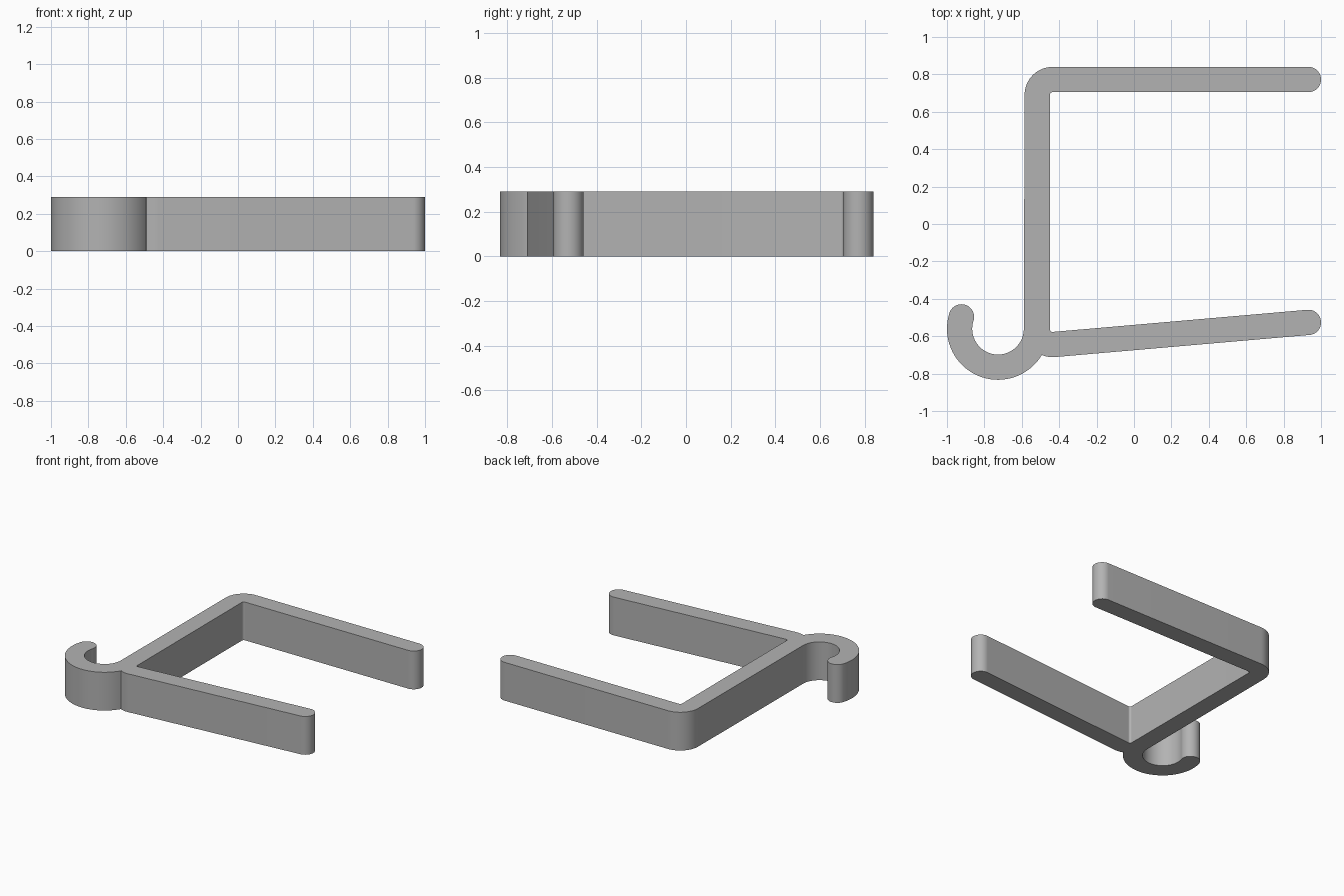
import bpy, bmesh, math

HEIGHT = 0.29
WALL = 0.135            # thickness of every strip
TIP = WALL / 2          # rounded strip ends
OUTER, INNER = 0.15, 0.015   # corner radii
HOOK_OUT, HOOK_IN = 0.273, 0.138
HOOK = (-0.727, -0.56)
HOOK_END = 162          # angle where the hook stops
TILT = 5                # slope of the lower arm

cube = bpy.data.objects.get("Cube")
if cube:
    bpy.data.objects.remove(cube, do_unlink=True)


def arc(centre, radius, start, end):
    """Points along an arc, angles in degrees."""
    steps = max(6, round(abs(end - start) / 5))
    angles = [math.radians(start + (end - start) * i / steps) for i in range(steps + 1)]
    return [(centre[0] + radius * math.cos(a), centre[1] + radius * math.sin(a)) for a in angles]


hook_mid = (HOOK_OUT + HOOK_IN) / 2
end_angle = math.radians(HOOK_END)
hook_tip = (HOOK[0] + hook_mid * math.cos(end_angle), HOOK[1] + hook_mid * math.sin(end_angle))
back_corner = (-0.435, 0.69)
front_corner = (-0.435, -0.562)

# Outline, counter-clockwise from the front arm tip
outline = (
    arc((0.9325, -0.526), TIP, TILT - 90, TILT + 90)          # front arm tip
    + arc(front_corner, INNER, TILT + 270, 180)               # inner front corner
    + arc(back_corner, INNER, 180, 90)                        # inner back corner
    + arc((0.9325, 0.7725), TIP, -90, 90)                     # back arm tip
    + arc(back_corner, OUTER, 90, 180)                        # outer back corner
    + arc(HOOK, HOOK_IN, 0, HOOK_END - 360)                   # hook inside
    + arc(hook_tip, TIP, HOOK_END - 180, HOOK_END)            # hook tip
    + arc(HOOK, HOOK_OUT, HOOK_END, 330)                      # hook outside
    + arc(front_corner, OUTER, -111, TILT - 90)               # outer front corner
)

# Extrude the outline into the clip
bm = bmesh.new()
base = bm.faces.new([bm.verts.new((x, y, 0)) for x, y in outline])
top = bmesh.ops.extrude_face_region(bm, geom=[base], use_keep_orig=True)["geom"]
bmesh.ops.translate(bm, vec=(0, 0, HEIGHT), verts=[v for v in top if isinstance(v, bmesh.types.BMVert)])
bmesh.ops.remove_doubles(bm, verts=bm.verts, dist=0.0005)
bmesh.ops.recalc_face_normals(bm, faces=bm.faces)
mesh = bpy.data.meshes.new("hook_clip")
bm.to_mesh(mesh)
bm.free()
clip = bpy.data.objects.new("hook_clip", mesh)
bpy.context.collection.objects.link(clip)

# Plain grey plastic
grey = bpy.data.materials.new("grey_plastic")
grey.use_nodes = True
colour = (0.45, 0.45, 0.45, 1)
grey.diffuse_color = colour
grey.node_tree.nodes["Principled BSDF"].inputs["Base Color"].default_value = colour
mesh.materials.append(grey)

# Smooth curved walls, crisp rims
bpy.context.view_layer.objects.active = clip
clip.select_set(True)
bpy.ops.object.shade_smooth_by_angle(angle=math.radians(25))
